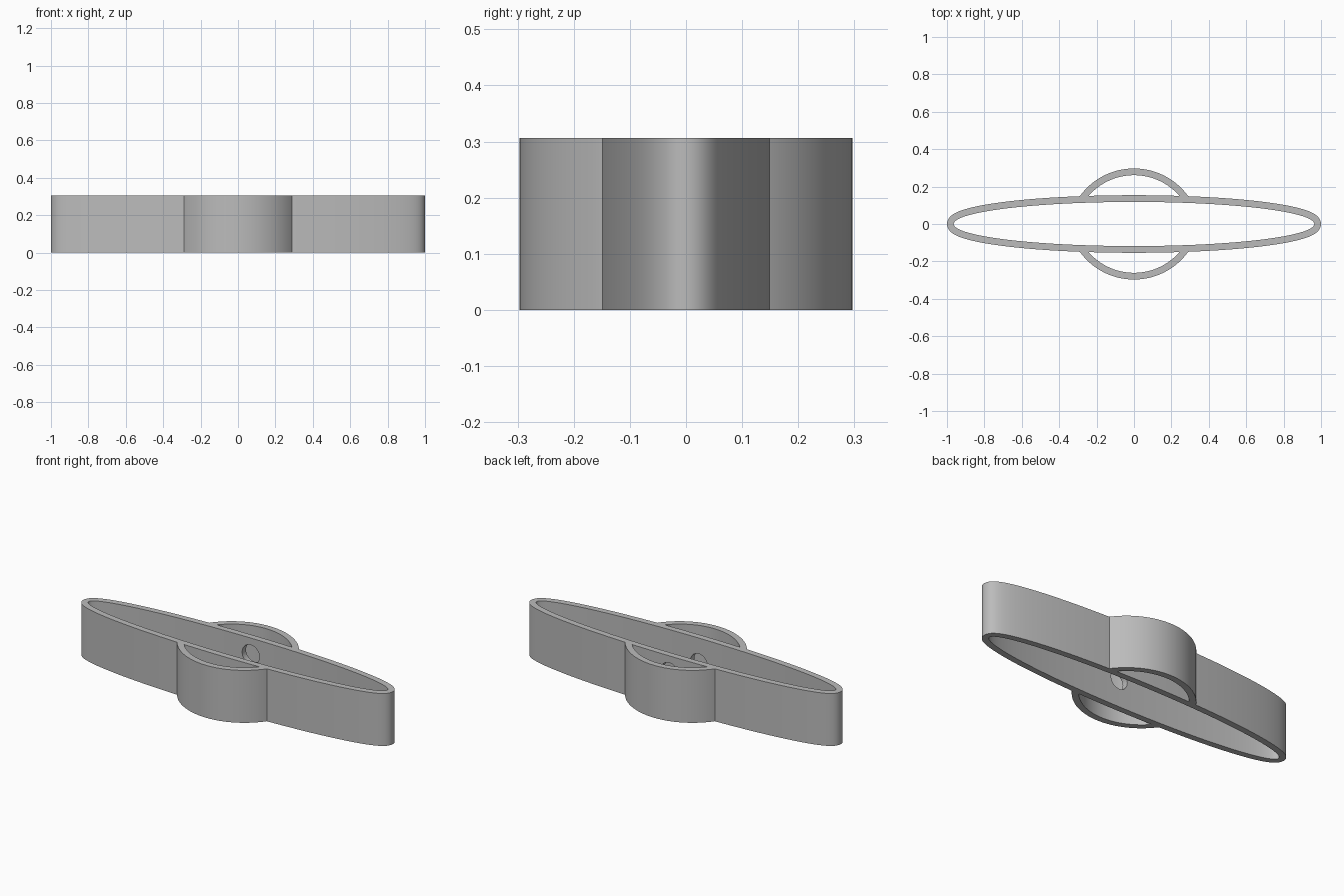
import bpy, bmesh, math
from mathutils import Matrix

cube = bpy.data.objects.get("Cube")
if cube:
    bpy.data.objects.remove(cube, do_unlink=True)

HEIGHT = 0.306
WALL = 0.036
INNER_A, INNER_B = 0.964, 0.118      # half axes of the long opening
POD_Y, POD_R = -0.06, 0.357          # centre offset and outer radius of the side loops

grey = bpy.data.materials.new("plain grey")
grey.use_nodes = True
colour = (0.5, 0.5, 0.5, 1)
grey.diffuse_color = colour
grey.node_tree.nodes["Principled BSDF"].inputs["Base Color"].default_value = colour


def wall_object(name, inner, outer, closed):
    """Upright wall between two matching plan curves."""
    bm = bmesh.new()
    rows = [[bm.verts.new((x, y, z)) for x, y in curve]
            for curve, z in ((inner, 0), (outer, 0), (outer, HEIGHT), (inner, HEIGHT))]
    n = len(inner)
    for i in range(n if closed else n - 1):
        j = (i + 1) % n
        for k in range(4):
            a, b = rows[k], rows[(k + 1) % 4]
            bm.faces.new((a[i], a[j], b[j], b[i]))
    if not closed:
        bm.faces.new([r[0] for r in rows])
        bm.faces.new([r[-1] for r in rows])
    bmesh.ops.recalc_face_normals(bm, faces=bm.faces)
    return finish(name, bm)


def finish(name, bm):
    mesh = bpy.data.meshes.new(name)
    bm.to_mesh(mesh)
    bm.free()
    mesh.materials.append(grey)
    obj = bpy.data.objects.new(name, mesh)
    bpy.context.collection.objects.link(obj)
    return obj


def combine(target, other, operation):
    mod = target.modifiers.new(operation.lower(), "BOOLEAN")
    mod.operation = operation
    mod.solver = "EXACT"
    mod.object = other
    bpy.context.view_layer.objects.active = target
    bpy.ops.object.modifier_apply(modifier=mod.name)
    bpy.data.objects.remove(other, do_unlink=True)


# Long oval wall: an ellipse and its even offset
inner, outer = [], []
STEPS = 160
for i in range(STEPS):
    t = math.tau * i / STEPS
    x, y = INNER_A * math.cos(t), INNER_B * math.sin(t)
    nx, ny = INNER_B * math.cos(t), INNER_A * math.sin(t)
    length = math.hypot(nx, ny)
    inner.append((x, y))
    outer.append((x + WALL * nx / length, y + WALL * ny / length))
body = wall_object("oval_wall", inner, outer, True)

# Curved loops on both long sides
for side, name in ((-1, "front_loop"), (1, "back_loop")):
    def arc(radius):
        angles = [math.radians(34 + 112 * i / 48) for i in range(49)]
        return [(radius * math.cos(a), side * (POD_Y + radius * math.sin(a))) for a in angles]
    loop = wall_object(name, arc(POD_R - WALL), arc(POD_R), False)
    combine(body, loop, "UNION")

# Round hole through each long wall, inside the loops
for side, z, radius in ((-1, 0.16, 0.054), (1, 0.21, 0.056)):
    bm = bmesh.new()
    bmesh.ops.create_cone(bm, cap_ends=True, segments=48, radius1=radius, radius2=radius,
                          depth=0.1, matrix=Matrix.Translation((0, side * 0.136, z))
                          @ Matrix.Rotation(math.pi / 2, 4, "X"))
    cutter = finish("hole_cutter", bm)
    cutter.hide_render = True
    combine(body, cutter, "DIFFERENCE")

bpy.ops.object.select_all(action="DESELECT")
body.select_set(True)
bpy.context.view_layer.objects.active = body
bpy.ops.object.shade_smooth_by_angle(angle=math.radians(30))
